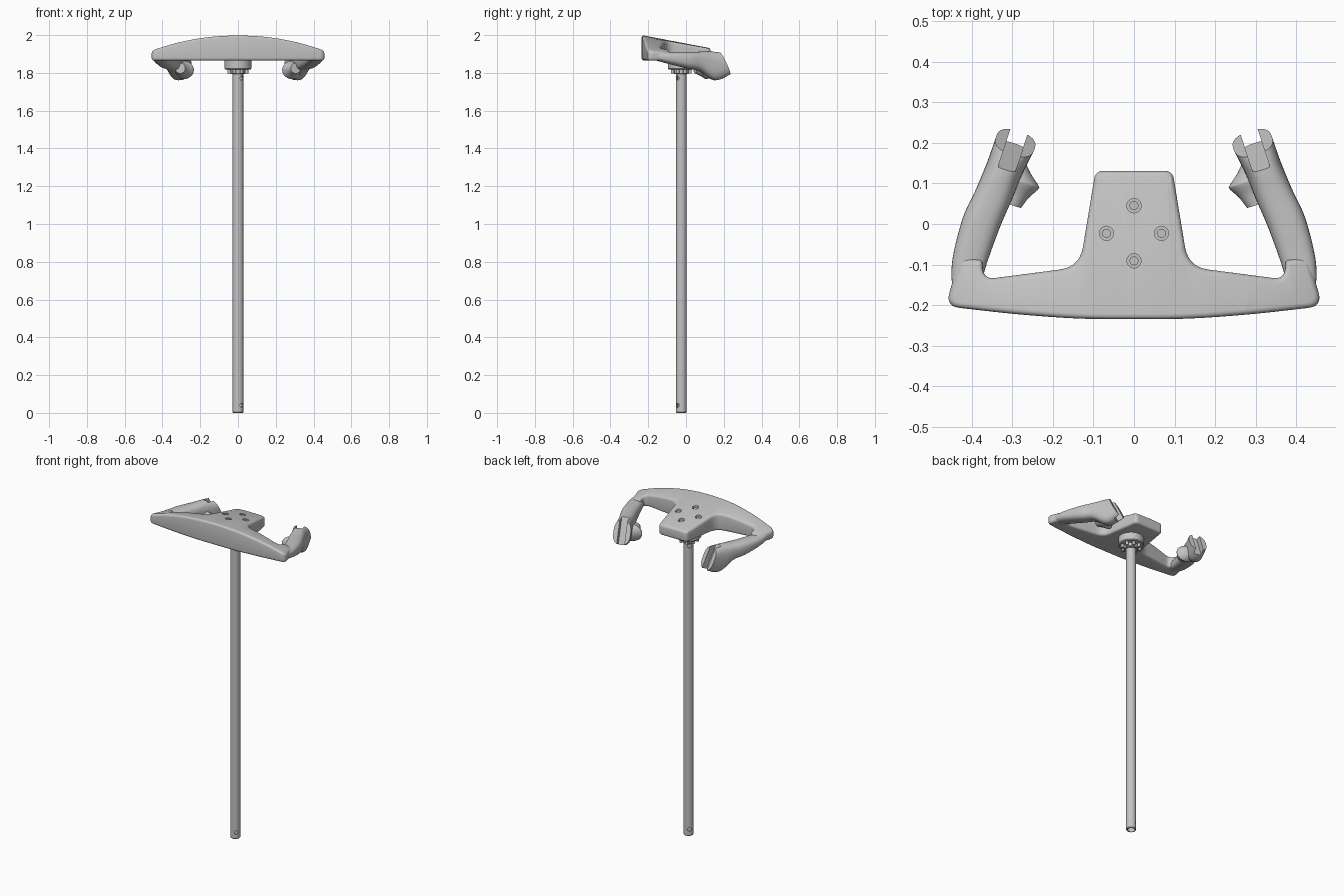
import bpy, bmesh, math
from mathutils import Vector, Matrix

cube = bpy.data.objects.get("Cube")
if cube:
    bpy.data.objects.remove(cube)

GREY = (0.55, 0.55, 0.55, 1)
metal = bpy.data.materials.new("plain_grey")
metal.use_nodes = True
metal.diffuse_color = GREY
metal.node_tree.nodes["Principled BSDF"].inputs["Base Color"].default_value = GREY

AXIS_Y = -0.025   # shaft centre line


def make(name, bm):
    bmesh.ops.recalc_face_normals(bm, faces=bm.faces[:])
    mesh = bpy.data.meshes.new(name)
    bm.to_mesh(mesh)
    bm.free()
    mesh.materials.append(metal)
    ob = bpy.data.objects.new(name, mesh)
    bpy.context.collection.objects.link(ob)
    return ob


def cut(ob, cutter):
    mod = ob.modifiers.new("cut", "BOOLEAN")
    mod.operation = "DIFFERENCE"
    mod.solver = "EXACT"
    mod.object = cutter
    cutter.hide_render = True


def finish(ob, angle=35):
    """Bake the modifiers, drop the cutters and smooth the shading."""
    cutters = [m.object for m in ob.modifiers if m.type == "BOOLEAN"]
    graph = bpy.context.evaluated_depsgraph_get()
    ob.data = bpy.data.meshes.new_from_object(ob.evaluated_get(graph))
    ob.modifiers.clear()
    for c in cutters:
        bpy.data.objects.remove(c)
    bpy.ops.object.select_all(action="DESELECT")
    ob.select_set(True)
    bpy.context.view_layer.objects.active = ob
    bpy.ops.object.shade_smooth_by_angle(angle=math.radians(angle))


def add_cylinder(bm, radius, depth, matrix, sides=32):
    bmesh.ops.create_cone(bm, cap_ends=True, segments=sides, radius1=radius,
                          radius2=radius, depth=depth, matrix=matrix)


def upright(x, y, low, high):
    return Matrix.Translation((x, y, (low + high) / 2)), high - low


def lathe(name, profile):
    """Revolve (radius, z) points round the shaft axis as a closed ring."""
    bm = bmesh.new()
    verts = [bm.verts.new((r, 0, z)) for r, z in profile]
    edges = [bm.edges.new((verts[i - 1], verts[i])) for i in range(len(verts))]
    bmesh.ops.spin(bm, geom=verts + edges, cent=(0, 0, 0), axis=(0, 0, 1),
                   angle=math.tau, steps=40, use_merge=True)
    bmesh.ops.remove_doubles(bm, verts=bm.verts[:], dist=1e-5)
    bmesh.ops.translate(bm, verts=bm.verts[:], vec=(0, AXIS_Y, 0))
    return make(name, bm)


def rounded(corners, steps=7):
    """Replace each (x, y, radius) corner by a short curve."""
    out = []
    for i, (x, y, r) in enumerate(corners):
        p = Vector((x, y))
        a = Vector(corners[i - 1][:2]) - p
        b = Vector(corners[(i + 1) % len(corners)][:2]) - p
        a, b = p + a.normalized() * r, p + b.normalized() * r
        for k in range(steps + 1):
            t = k / steps
            out.append(a * (1 - t) ** 2 + p * 2 * t * (1 - t) + b * t * t)
    return out


# Main body: crossbar and centre block in one outline, with a crowned sloping top
BOTTOM = 1.865


def top_z(x, y):
    return 2.0 - 0.19 * (y + 0.235) - 0.075 * (abs(x) / 0.46) ** 2.1


half = [(0.095, 0.131, 0.02), (0.134, -0.106, 0.05), (0.372, -0.137, 0.03),
        (0.374, -0.09, 0.008), (0.43, -0.08, 0.025), (0.465, -0.203, 0.035),
        (0.3, -0.222, 0.06), (0.13, -0.235, 0.08)]
outline = rounded(half + [(-x, y, r) for x, y, r in reversed(half)])
bm = bmesh.new()
base = bm.faces.new([bm.verts.new((p.x, p.y, BOTTOM)) for p in outline])
up = bmesh.ops.extrude_face_region(bm, geom=[base])["geom"]
bmesh.ops.translate(bm, vec=(0, 0, 0.1), verts=[v for v in up if isinstance(v, bmesh.types.BMVert)])
for i in range(-14, 15):
    bmesh.ops.bisect_plane(bm, geom=bm.verts[:] + bm.edges[:] + bm.faces[:],
                           plane_co=(i * 0.0303, 0, 0), plane_no=(1, 0, 0))
bmesh.ops.recalc_face_normals(bm, faces=bm.faces[:])
weight = bm.edges.layers.float.new("bevel_weight_edge")
for e in bm.edges:
    flats = [abs(f.normal.z) > 0.5 for f in e.link_faces]
    e[weight] = 1.0 if any(flats) and not all(flats) else 0.0
for v in bm.verts:
    if v.co.z > BOTTOM + 0.05:
        v.co.z = top_z(v.co.x, v.co.y)
body = make("yoke_body", bm)
bevel = body.modifiers.new("soft_edges", "BEVEL")
bevel.limit_method = "WEIGHT"
bevel.width = 0.014
bevel.segments = 4
bevel.use_clamp_overlap = False

# Four counterbored screws on the centre block
spots = [(0, 0.068), (0, -0.068), (0.068, 0), (-0.068, 0)]
pockets, heads = bmesh.new(), bmesh.new()
for x, dy in spots:
    y = AXIS_Y + 0.002 + dy
    z = top_z(x, y)
    m, d = upright(x, y, z - 0.016, z + 0.03)
    add_cylinder(pockets, 0.0175, d, m)
    m, d = upright(x, y, z - 0.02, z - 0.006)
    add_cylinder(heads, 0.011, d, m, 24)
cut(body, make("pocket_cutter", pockets))
finish(body)
finish(make("block_screws", heads))

# Arms: a loft through sections (x, y, z, half width, half height, tilt)
stations = [(0.415, -0.165, 1.890, 0.036, 0.022, 0), (0.408, -0.10, 1.880, 0.042, 0.030, 0),
            (0.378, 0.0, 1.868, 0.047, 0.043, 0), (0.347, 0.07, 1.861, 0.046, 0.051, 0),
            (0.318, 0.14, 1.838, 0.046, 0.078, 8), (0.293, 0.2, 1.850, 0.050, 0.068, 26)]
flange = [(0.306, 0.048, 1.825, 0.028, 0.028, 0), (0.298, 0.078, 1.820, 0.041, 0.036, 0),
          (0.290, 0.104, 1.816, 0.057, 0.048, 0), (0.289, 0.113, 1.816, 0.055, 0.047, 0),
          (0.289, 0.137, 1.816, 0.035, 0.038, 0), (0.288, 0.158, 1.816, 0.022, 0.026, 0)]


def smooth_path(pts, steps=5):
    """Catmull-Rom through the sections."""
    p = [Vector(q) for q in pts]
    p = [p[0]] + p + [p[-1]]
    out = []
    for a, b, c, d in zip(p, p[1:], p[2:], p[3:]):
        for k in range(steps):
            t = k / steps
            out.append(b + (c - a) * t / 2 + (2 * a - 5 * b + 4 * c - d) * t * t / 2
                       + (3 * b - a - 3 * c + d) * t ** 3 / 2)
    return out + [p[-1]]


def frame(side, tilt):
    across = Vector((0.95 * side, 0.31, 0)).normalized()
    along = Vector((-0.31 * side, 0.95, 0)).normalized()
    t = math.radians(tilt)
    upward = Vector((0, 0, math.cos(t))) - along * math.sin(t)
    return across, upward


def loft(name, pts, side, square, sides=32):
    bm = bmesh.new()
    rings = []
    for x, y, z, hw, hh, tilt in smooth_path(pts):
        across, upward = frame(side, tilt)
        ring = []
        for k in range(sides):
            a = math.tau * k / sides
            c, s = math.cos(a), math.sin(a)
            px = math.copysign(abs(c) ** square, c) * hw
            pz = math.copysign(abs(s) ** square, s) * hh
            ring.append(bm.verts.new(Vector((side * x, y, z)) + across * px + upward * pz))
        rings.append(ring)
    for a, b in zip(rings, rings[1:]):
        for k in range(sides):
            bm.faces.new((a[k - 1], a[k], b[k], b[k - 1]))
    bm.faces.new(rings[0])
    bm.faces.new(rings[-1])
    return make(name, bm)


for side, label in ((1, "left"), (-1, "right")):
    grip = loft(label + "_grip", stations, side, 0.75)
    # Open slot across the end of the grip
    across, upward = frame(side, 26)
    outward = across.cross(upward)
    slot = Matrix((across, upward, outward)).transposed().to_4x4()
    slot.translation = Vector((side * 0.293, 0.2, 1.85))
    bm = bmesh.new()
    bmesh.ops.create_cube(bm, size=1, matrix=slot @ Matrix.Diagonal((0.044, 0.3, 0.07, 1)))
    cut(grip, make("slot_cutter", bm))
    finish(grip)
    finish(loft(label + "_thumb_flange", flange, side, 1.0))

# Hollow shaft with cross-drilled pin holes at both ends
shaft = lathe("shaft", [(0.0285, 0.004), (0.0285, 1.84), (0.021, 1.84), (0.021, 0), (0.0255, 0)])
pins = bmesh.new()
turn = Matrix.Rotation(math.radians(-45), 4, "Z") @ Matrix.Rotation(math.radians(90), 4, "Y")
for z in (0.04, 1.772):
    add_cylinder(pins, 0.011, 0.2, Matrix.Translation((0, AXIS_Y, z)) @ turn, 20)
cut(shaft, make("pin_cutter", pins))
finish(shaft)

# Hub under the block, clamp collar and its ring of bolts
finish(lathe("hub", [(0.02, 1.87), (0.071, 1.87), (0.071, 1.823), (0.067, 1.818), (0.02, 1.818)]))
finish(lathe("collar", [(0.02, 1.82), (0.04, 1.82), (0.04, 1.797), (0.036, 1.793), (0.02, 1.793)]))
bolts = bmesh.new()
for k in range(8):
    a = math.tau * (k + 0.5) / 8
    m, d = upright(0.05 * math.cos(a), AXIS_Y + 0.05 * math.sin(a), 1.797, 1.822)
    add_cylinder(bolts, 0.009, d, m, 16)
finish(make("collar_bolts", bolts))
